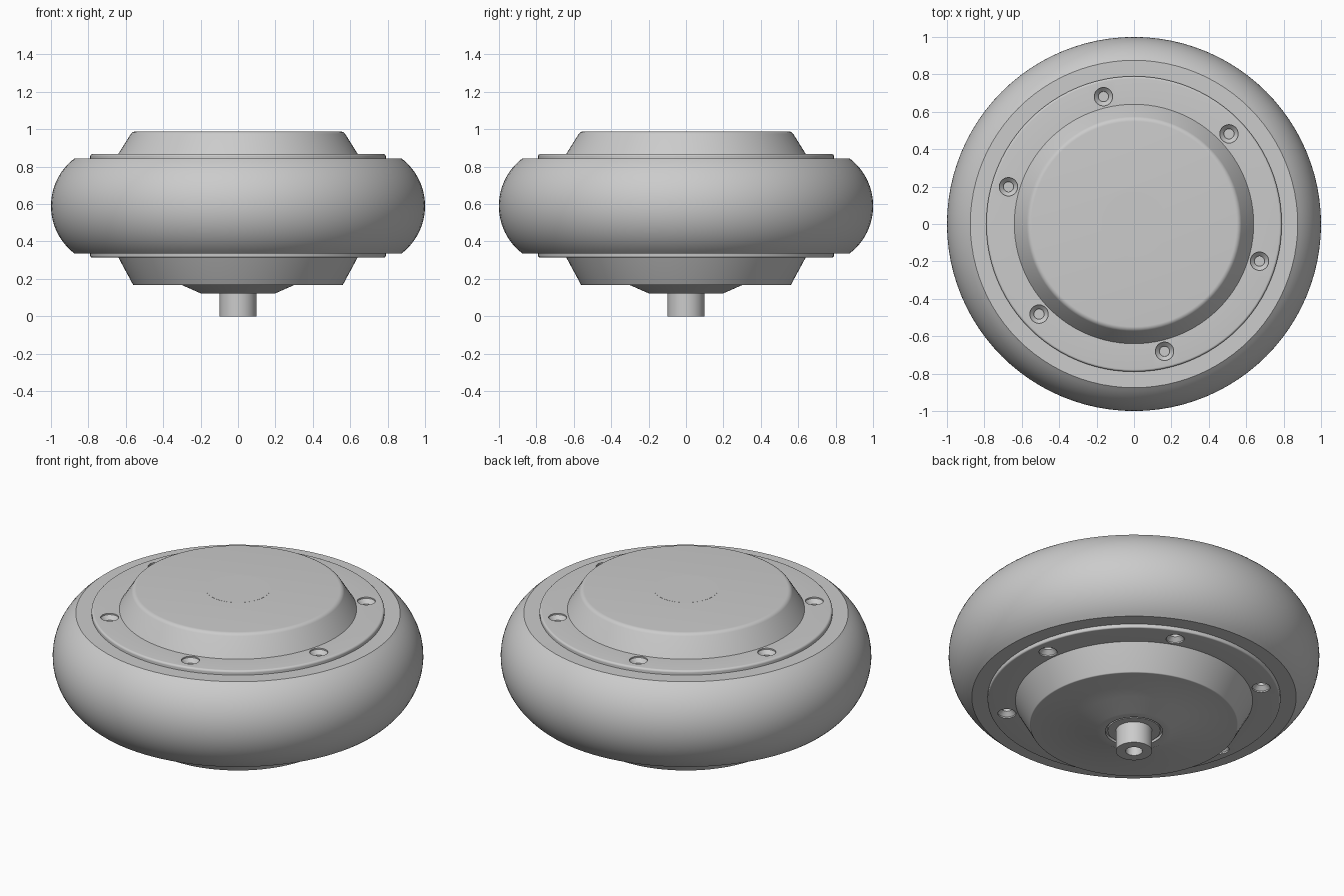
import bpy, bmesh
from math import radians, sin, cos, tan, pi
from mathutils import Vector

cube = bpy.data.objects.get("Cube")
if cube:
    bpy.data.objects.remove(cube, do_unlink=True)

SEGMENTS = 96
MID = 0.59          # height of the wheel's middle plane

grey = bpy.data.materials.new("plain grey")
grey.use_nodes = True
COLOUR = (0.6, 0.6, 0.6, 1)
grey.diffuse_color = COLOUR
grey.node_tree.nodes["Principled BSDF"].inputs["Base Color"].default_value = COLOUR


def rounded(points, steps=5):
    """Expand (radius, z, fillet) corners into rounded profile points."""
    out = []
    for i, (r, z, f) in enumerate(points):
        p = Vector((r, z))
        if not f:
            out.append(p)
            continue
        a = (Vector(points[i - 1][:2]) - p).normalized()
        b = (Vector(points[i + 1][:2]) - p).normalized()
        half = a.angle(b) / 2
        centre = p + (a + b).normalized() * f / sin(half)
        start = p + a * f / tan(half) - centre
        end = p + b * f / tan(half) - centre
        out += [centre + f * start.lerp(end, k / steps).normalized()
                for k in range(steps + 1)]
    return out


def revolve(name, profile, closed=False):
    """Spin a profile about the z axis into a solid."""
    bm = bmesh.new()
    verts = [bm.verts.new((p[0], 0, p[1])) for p in profile]
    pairs = list(zip(verts, verts[1:]))
    if closed:
        pairs.append((verts[-1], verts[0]))
    edges = [bm.edges.new(pair) for pair in pairs]
    bmesh.ops.spin(bm, geom=verts + edges, cent=(0, 0, 0), axis=(0, 0, 1),
                   angle=2 * pi, steps=SEGMENTS, use_merge=True)
    bmesh.ops.remove_doubles(bm, verts=bm.verts, dist=1e-5)
    bmesh.ops.recalc_face_normals(bm, faces=bm.faces)
    mesh = bpy.data.meshes.new(name)
    bm.to_mesh(mesh)
    bm.free()
    mesh.materials.append(grey)
    obj = bpy.data.objects.new(name, mesh)
    bpy.context.collection.objects.link(obj)
    return obj


def select_only(obj):
    bpy.ops.object.select_all(action='DESELECT')
    obj.select_set(True)
    bpy.context.view_layer.objects.active = obj


def screw_holes(cover, face_z, inward, first_angle):
    """Cut six countersunk holes into the rim of a cover."""
    profile = [(0, -0.01), (0.049, -0.01), (0.049, 0.008),
               (0.027, 0.03), (0.027, 0.06), (0, 0.06)]
    for k in range(6):
        angle = radians(first_angle + 60 * k)
        cutter = revolve("hole_cutter", [(r, inward * d) for r, d in profile])
        cutter.location = (0.7 * cos(angle), 0.7 * sin(angle), face_z)
        cutter.hide_render = True
        select_only(cover)
        mod = cover.modifiers.new("hole", 'BOOLEAN')
        mod.operation, mod.solver, mod.object = 'DIFFERENCE', 'EXACT', cutter
        bpy.ops.object.modifier_apply(modifier=mod.name)
        bpy.data.objects.remove(cutter, do_unlink=True)


# Tyre: flat shoulders and a circular tread section
arc = [radians(-52.4 + 104.8 * k / 24) for k in range(25)]
tyre = revolve("tyre", [(0.78, 0.337)]
               + [(0.68 + 0.32 * cos(a), MID + 0.32 * sin(a)) for a in arc]
               + [(0.78, 0.843)], closed=True)

# Upper cover: rim plate with a rounded conical cap
upper = revolve("upper_cover", rounded([
    (0, MID, 0), (0.79, MID, 0), (0.79, 0.868, 0.012), (0.64, 0.868, 0),
    (0.565, 0.988, 0.03), (0, 0.988, 0)]))
screw_holes(upper, 0.868, -1, 43.5)

# Lower cover: rim plate, cone and raised boss with a bearing groove
lower = revolve("lower_cover", rounded([
    (0, MID, 0), (0.79, MID, 0), (0.79, 0.315, 0.008), (0.64, 0.315, 0),
    (0.56, 0.167, 0.008), (0.3, 0.167, 0), (0.2, 0.123, 0),
    (0.155, 0.123, 0), (0.155, 0.14, 0), (0, 0.14, 0)]))
screw_holes(lower, 0.315, 1, 8.5)

# Bearing ring, hollow axle and the flush axle end in the cap
bearing = revolve("bearing", [(0.09, 0.127), (0.142, 0.127),
                              (0.142, 0.15), (0.09, 0.15)], closed=True)
axle = revolve("axle", [(0, 0.15), (0.098, 0.15), (0.098, 0), (0.045, 0),
                        (0.045, 0.1), (0, 0.1)])
axle_end = revolve("axle_end", [(0, 0.96), (0.175, 0.96),
                                (0.175, 0.9885), (0, 0.9885)])

for part in (tyre, upper, lower, bearing, axle, axle_end):
    select_only(part)
    bpy.ops.object.shade_smooth_by_angle(angle=radians(30))
